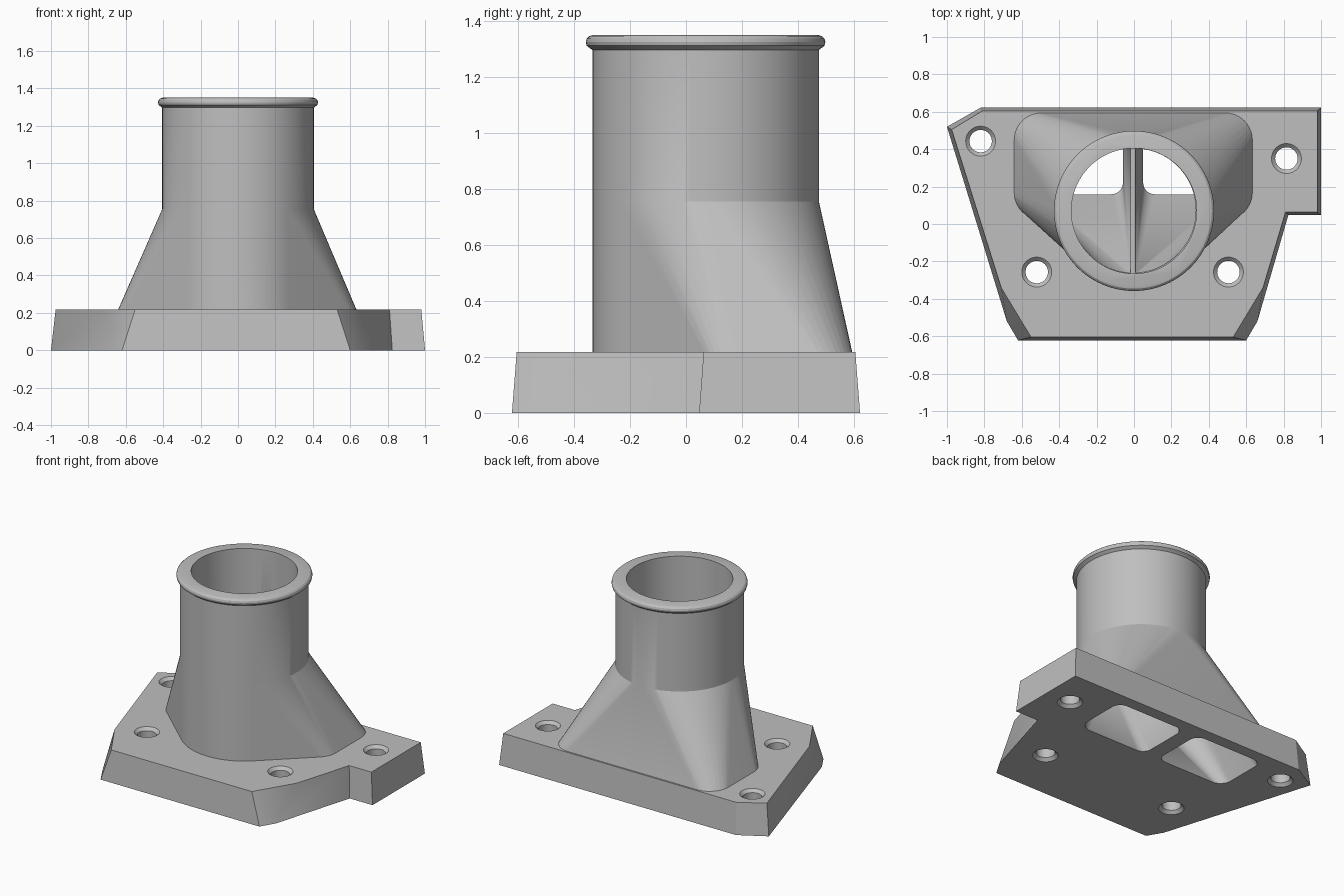
import bpy, bmesh
from math import sin, cos, pi

cube = bpy.data.objects.get("Cube")
if cube:
    bpy.data.objects.remove(cube, do_unlink=True)

SEG = 96
AXIS_Y = 0.07       # centre line of the round neck
NECK_R, BORE_R = 0.405, 0.335
FLANGE_Z, LOFT_Z, TOP_Z = 0.218, 0.755, 1.35

metal = bpy.data.materials.new("plain_grey")
metal.use_nodes = True
grey = (0.52, 0.52, 0.52, 1)
metal.diffuse_color = grey
metal.node_tree.nodes["Principled BSDF"].inputs["Base Color"].default_value = grey


def make_object(name, bm):
    bmesh.ops.recalc_face_normals(bm, faces=bm.faces)
    mesh = bpy.data.meshes.new(name)
    bm.to_mesh(mesh)
    bm.free()
    mesh.materials.append(metal)
    obj = bpy.data.objects.new(name, mesh)
    bpy.context.collection.objects.link(obj)
    return obj


def arc(cx, cy, r, start=0, end=2 * pi, n=SEG):
    return [(cx + r * cos(start + (end - start) * i / n),
             cy + r * sin(start + (end - start) * i / n)) for i in range(n + 1)]


def rounded_rect(x0, x1, y0, y1, r, n=10):
    centres = [(x1 - r, y1 - r), (x0 + r, y1 - r), (x0 + r, y0 + r), (x1 - r, y0 + r)]
    return [p for k, c in enumerate(centres)
            for p in arc(*c, r, k * pi / 2, (k + 1) * pi / 2, n)]


def hull(*sections):
    """Convex skin around flat sections, each given as (points, z)."""
    bm = bmesh.new()
    for points, z in sections:
        for x, y in points:
            bm.verts.new((x, y, z))
    bmesh.ops.remove_doubles(bm, verts=bm.verts, dist=1e-4)
    bmesh.ops.convex_hull(bm, input=bm.verts)
    loose = [v for v in bm.verts if not v.link_faces]
    bmesh.ops.delete(bm, geom=loose, context='VERTS')
    return bm


def skin(rings, closed_caps=True):
    """Join rings of equal point count and cap both ends."""
    bm = bmesh.new()
    loops = [[bm.verts.new(p) for p in ring] for ring in rings]
    n = len(loops[0])
    for a, b in zip(loops, loops[1:]):
        for i in range(n):
            j = (i + 1) % n
            bm.faces.new((a[i], a[j], b[j], b[i]))
    bm.faces.new(loops[0][::-1])
    bm.faces.new(loops[-1])
    return bm


def lathe(cx, cy, profile, n=SEG):
    return skin([[(x, y, z) for x, y in arc(cx, cy, r, n=n)[:-1]] for r, z in profile])


def combine(target, other, operation):
    mod = target.modifiers.new("join", 'BOOLEAN')
    mod.operation, mod.solver, mod.object = operation, 'EXACT', other
    bpy.context.view_layer.objects.active = target
    bpy.ops.object.modifier_apply(modifier=mod.name)
    bpy.data.objects.remove(other, do_unlink=True)


# Flange: plate with drafted sides, a notch and clipped corners
bottom = [(-0.62, -0.622), (0.6, -0.622), (0.66, -0.52), (0.825, 0.047), (1, 0.047),
          (1, 0.622), (-0.82, 0.622), (-1, 0.52), (-0.68, -0.52)]
top = [(-0.55, -0.605), (0.53, -0.605), (0.69, -0.34), (0.81, 0.063), (0.98, 0.063),
       (0.98, 0.605), (-0.81, 0.605), (-0.975, 0.505), (-0.71, -0.34)]
adapter = make_object("flanged_duct_adapter", skin(
    [[(x, y, 0) for x, y in bottom], [(x, y, FLANGE_Z) for x, y in top]]))

# Transition: wide rounded foot blending into the round neck
circle = arc(0, AXIS_Y, NECK_R)[:-1]
foot = rounded_rect(-0.645, 0.637, 0.03, 0.596, 0.14)
body = hull((circle + foot, FLANGE_Z - 0.01), (circle, LOFT_Z))
lid = [f for f in body.faces if all(v.co.z > LOFT_Z - 0.001 for v in f.verts)]
bmesh.ops.delete(body, geom=lid, context='FACES')

# Neck and rolled lip, drawn up from the open ring
edges = [e for e in body.edges if e.is_boundary]
radius = NECK_R
for r, z in [(NECK_R, 1.297), (0.425, 1.312), (0.428, 1.325), (0.425, 1.337),
             (0.416, 1.346), (0.403, TOP_Z)]:
    geom = bmesh.ops.extrude_edge_only(body, edges=edges)["geom"]
    edges = [g for g in geom if isinstance(g, bmesh.types.BMEdge)]
    for v in [g for g in geom if isinstance(g, bmesh.types.BMVert)]:
        v.co = (v.co.x * r / radius, AXIS_Y + (v.co.y - AXIS_Y) * r / radius, z)
    radius = r
bmesh.ops.edgeloop_fill(body, edges=edges)
combine(adapter, make_object("neck", body), 'UNION')

# Round bore
combine(adapter, make_object("bore_cutter", lathe(
    0, AXIS_Y, [(BORE_R, LOFT_Z), (BORE_R, TOP_Z + 0.1)])), 'DIFFERENCE')

# Twin ducts, leaving a thin divider between them
for side in (-1, 1):
    half = [(side * max(x, 0.013) - 0.005, y)
            for x, y in arc(0, AXIS_Y, BORE_R - 0.003, -pi / 2 + 0.04, pi / 2 - 0.04, 48)]
    port = [(side * x - 0.005, y) for x, y in rounded_rect(0.055, 0.58, 0.17, 0.54, 0.065)]
    duct = hull((port, -0.02), (port, 0), (half, LOFT_Z), (half, LOFT_Z + 0.01))
    combine(adapter, make_object("duct_cutter", duct), 'DIFFERENCE')

# Bolt holes, chamfered at both ends
for x, y in [(-0.82, 0.443), (0.815, 0.35), (-0.52, -0.257), (0.505, -0.257)]:
    hole = lathe(x, y, [(0.1, -0.02), (0.08, 0), (0.06, 0.02), (0.06, FLANGE_Z - 0.02),
                        (0.08, FLANGE_Z), (0.1, FLANGE_Z + 0.02)], 40)
    combine(adapter, make_object("hole_cutter", hole), 'DIFFERENCE')

# Smooth curved walls, keep the edges crisp
bpy.ops.object.select_all(action='DESELECT')
adapter.select_set(True)
bpy.context.view_layer.objects.active = adapter
bpy.ops.object.shade_smooth_by_angle(angle=0.35)
